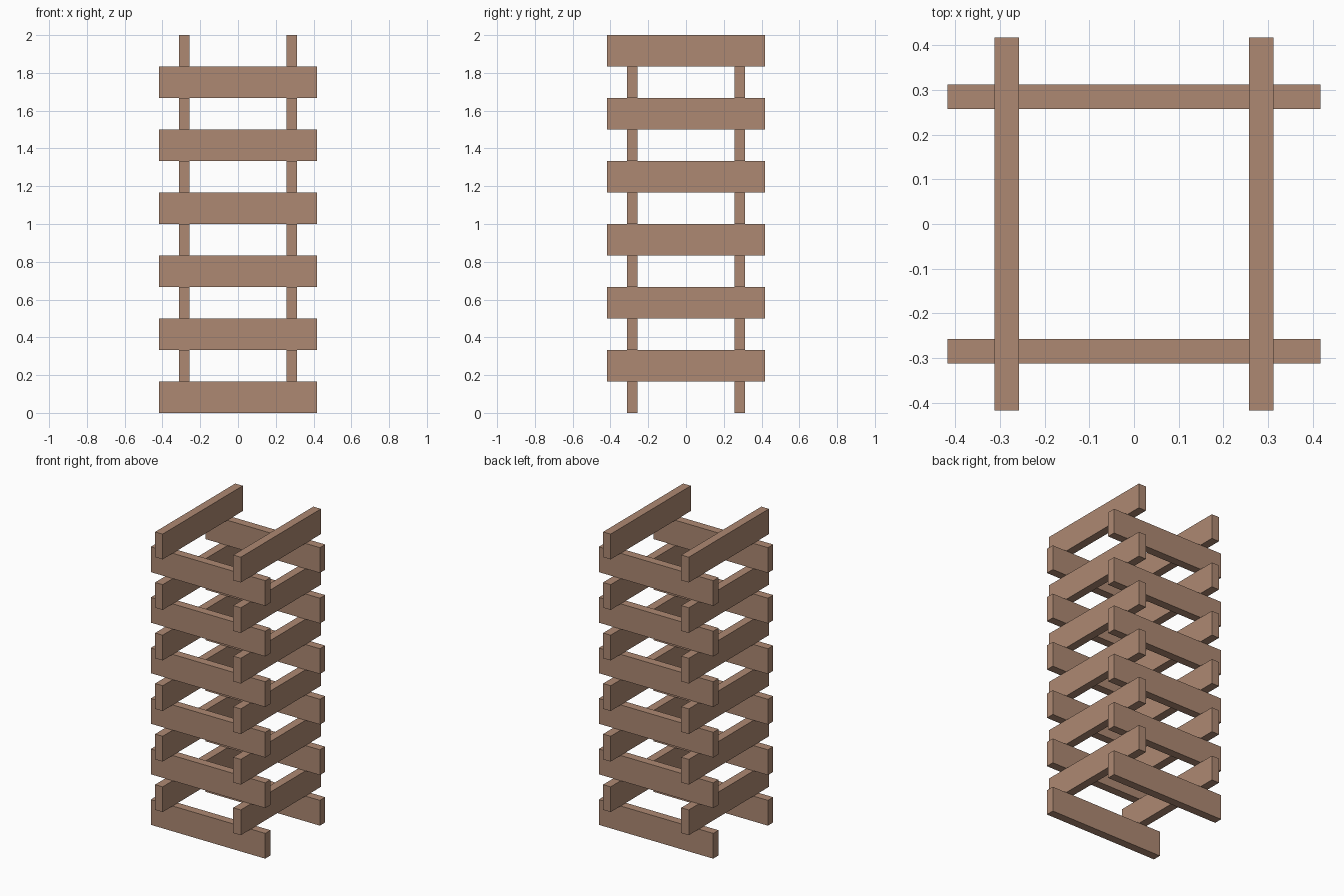
import bpy
import math

if "Cube" in bpy.data.objects:
    bpy.data.objects.remove(bpy.data.objects["Cube"])

LAYERS = 12
HEIGHT = 2.0 / LAYERS      # plank height, one layer each
LENGTH = 0.835
THICK = 0.055
OFFSET = 0.285             # plank centre line from the stack axis

wood = bpy.data.materials.new("wood")
wood.diffuse_color = (0.42, 0.25, 0.17, 1.0)
wood.use_nodes = True
wood.node_tree.nodes["Principled BSDF"].inputs["Base Color"].default_value = wood.diffuse_color


def plank(name, location, turned):
    bpy.ops.mesh.primitive_cube_add(size=1, location=location)
    ob = bpy.context.object
    ob.name = name
    ob.scale = (LENGTH, THICK, HEIGHT)
    ob.rotation_euler.z = math.pi / 2 if turned else 0
    ob.data.materials.append(wood)


# Crossed pairs of planks, starting left-to-right at the bottom
for i in range(LAYERS):
    z = (i + 0.5) * HEIGHT
    turned = i % 2 == 1
    for side in (-1, 1):
        if turned:
            plank(f"side_plank_{i}", (side * OFFSET, 0, z), True)
        else:
            plank(f"cross_plank_{i}", (0, side * OFFSET, z), False)
